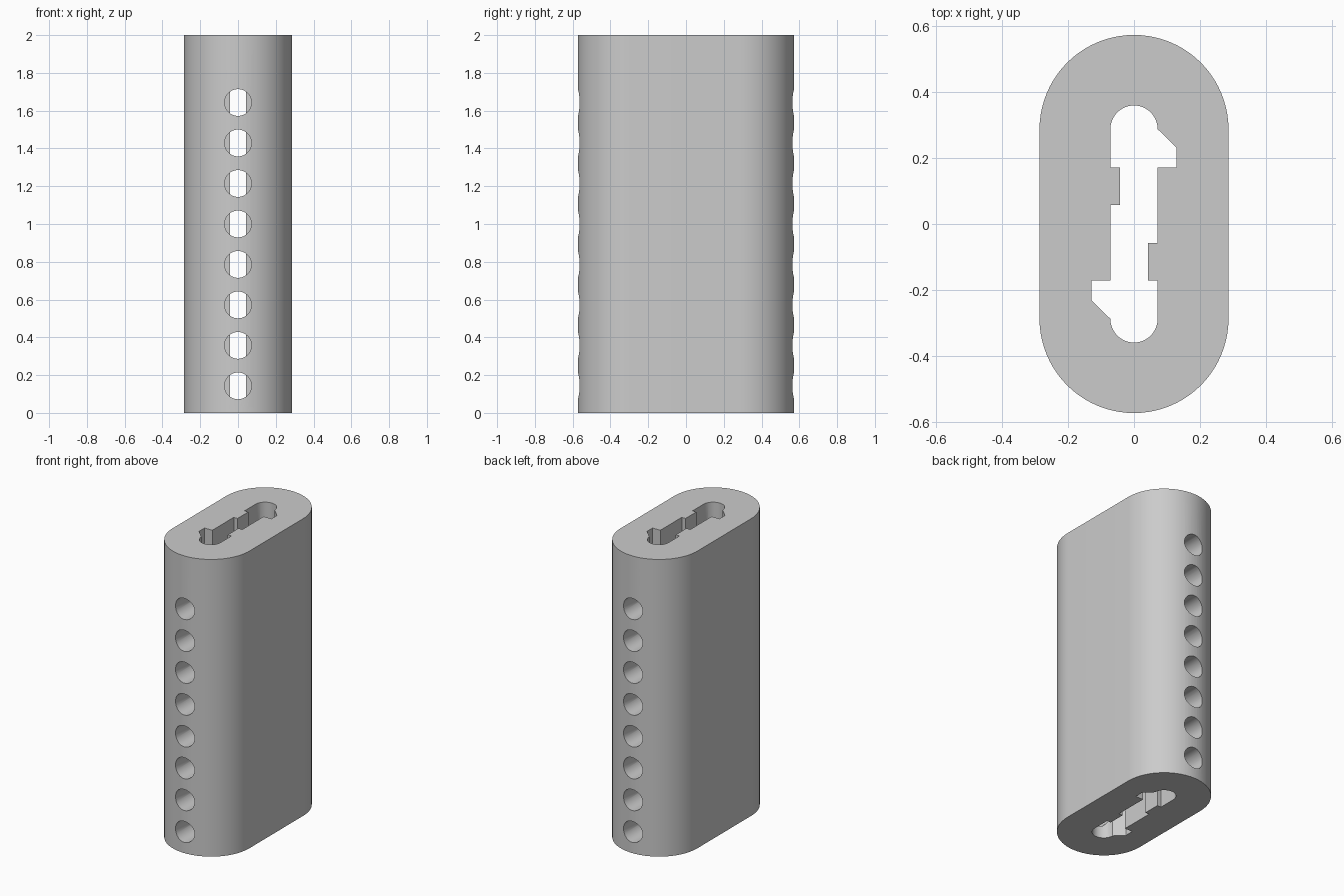
import bpy, bmesh, math

if "Cube" in bpy.data.objects:
    bpy.data.objects.remove(bpy.data.objects["Cube"])

grey = bpy.data.materials.new("grey plastic")
grey.diffuse_color = (0.6, 0.6, 0.6, 1)
grey.use_nodes = True
grey.node_tree.nodes["Principled BSDF"].inputs["Base Color"].default_value = grey.diffuse_color


def arc(radius, cy, steps):
    """Half circle bulging towards +y, from right to left."""
    return [(radius * math.cos(math.pi * i / steps),
             cy + radius * math.sin(math.pi * i / steps)) for i in range(steps + 1)]


def two_fold(half):
    """Complete an outline with the same half turned by 180 degrees."""
    return half + [(-x, -y) for x, y in half]


def prism(name, outline, z0, z1):
    """Closed upright prism from an outline."""
    bm = bmesh.new()
    low = [bm.verts.new((x, y, z0)) for x, y in outline]
    high = [bm.verts.new((x, y, z1)) for x, y in outline]
    bm.faces.new(low[::-1])
    bm.faces.new(high)
    for i in range(len(outline)):
        j = (i + 1) % len(outline)
        bm.faces.new((low[i], low[j], high[j], high[i]))
    mesh = bpy.data.meshes.new(name)
    bm.to_mesh(mesh)
    bm.free()
    mesh.materials.append(grey)
    obj = bpy.data.objects.new(name, mesh)
    bpy.context.collection.objects.link(obj)
    return obj


def cut(target, cutter):
    """Subtract the cutter and remove it."""
    bpy.context.view_layer.objects.active = target
    mod = target.modifiers.new("cut", 'BOOLEAN')
    mod.operation = 'DIFFERENCE'
    mod.solver = 'EXACT'
    mod.object = cutter
    bpy.ops.object.modifier_apply(modifier=mod.name)
    bpy.data.objects.remove(cutter)


# Stadium-shaped block
body = prism("slotted_block", two_fold(arc(0.286, 0.286, 40)), 0, 2)

# Keyed slot running the full height, outlined counter-clockwise
w = 0.0715
slot_half = ([(w, -0.171), (0.043, -0.171), (0.043, -0.057), (w, -0.057),
              (w, 0.171), (0.129, 0.171), (0.129, 0.23)]
             + arc(w, 0.287, 24))
cut(body, prism("slot_cutter", two_fold(slot_half), -0.1, 2.1))

# Column of round holes through each end wall, opening into the slot
for side in (-1, 1):
    for i in range(8):
        bpy.ops.mesh.primitive_cylinder_add(
            vertices=40, radius=0.071, depth=0.4,
            location=(0, side * 0.482, 0.143 + i * 0.2143),
            rotation=(math.pi / 2, 0, 0))
        drill = bpy.context.object
        drill.data.materials.append(grey)
        cut(body, drill)

# Smooth curved walls, crisp edges
bpy.ops.object.select_all(action='DESELECT')
body.select_set(True)
bpy.context.view_layer.objects.active = body
bpy.ops.object.shade_smooth_by_angle(angle=math.radians(30))
